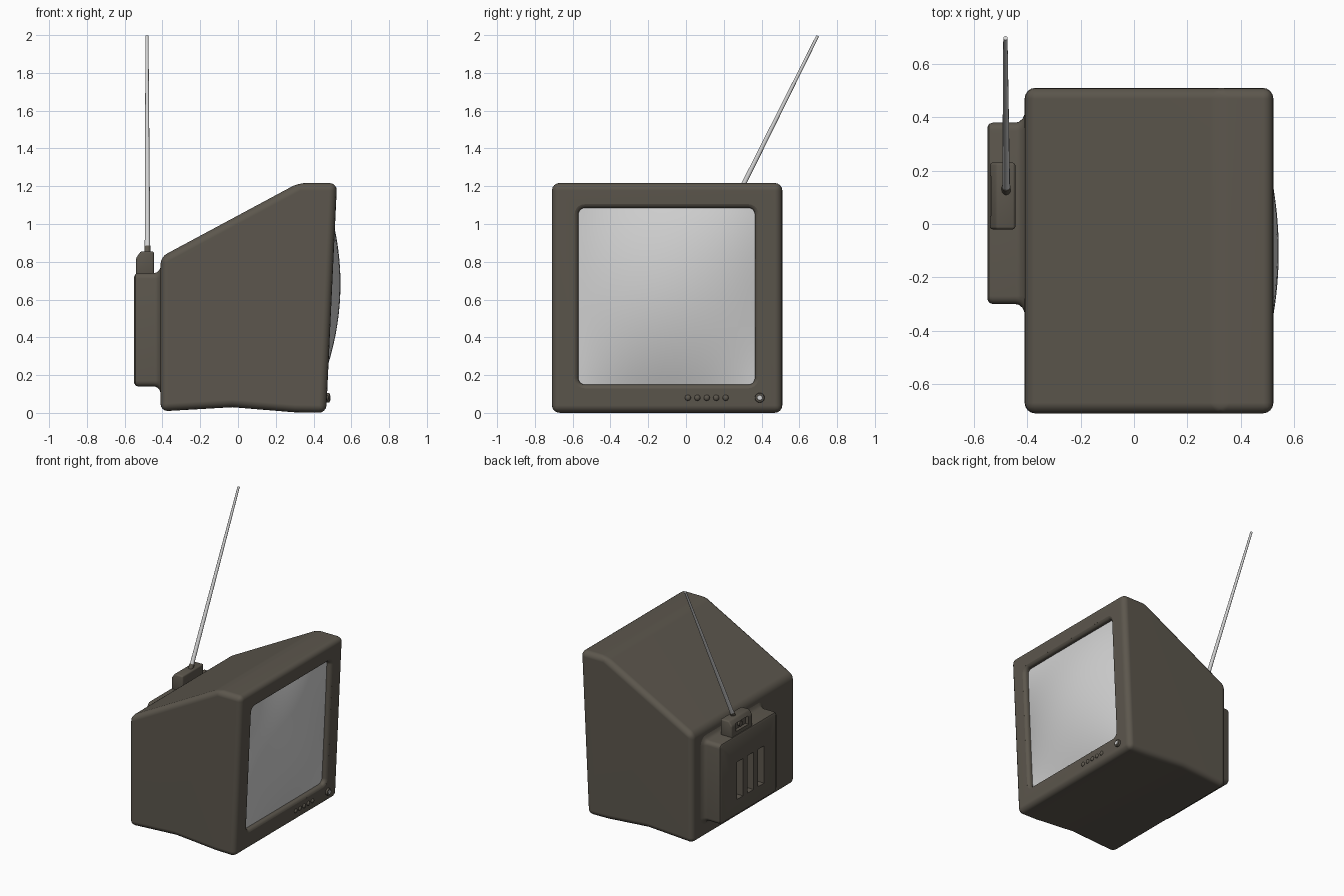
import bpy, bmesh, math
from mathutils import Vector

cube = bpy.data.objects.get("Cube")
if cube:
    bpy.data.objects.remove(cube)


def material(name, rgb):
    m = bpy.data.materials.new(name)
    m.use_nodes = True
    m.diffuse_color = (*rgb, 1)
    m.node_tree.nodes["Principled BSDF"].inputs["Base Color"].default_value = (*rgb, 1)
    return m


CASE = material("olive grey plastic", (0.107, 0.094, 0.074))
LIGHT = material("pale grey", (0.65, 0.65, 0.65))


def finish(name, bm, mat):
    bmesh.ops.recalc_face_normals(bm, faces=bm.faces)
    me = bpy.data.meshes.new(name)
    bm.to_mesh(me)
    bm.free()
    me.materials.append(mat)
    ob = bpy.data.objects.new(name, me)
    bpy.context.collection.objects.link(ob)
    return ob


def smooth(ob, angle=32):
    bpy.ops.object.select_all(action="DESELECT")
    ob.select_set(True)
    bpy.context.view_layer.objects.active = ob
    bpy.ops.object.shade_smooth_by_angle(angle=math.radians(angle))
    return ob


def bake(ob):
    # replace the mesh by its modified result
    bpy.context.view_layer.update()
    dg = bpy.context.evaluated_depsgraph_get()
    me = bpy.data.meshes.new_from_object(ob.evaluated_get(dg))
    ob.modifiers.clear()
    ob.data = me


def bevel(ob, width, segments):
    m = ob.modifiers.new("Bevel", "BEVEL")
    m.width, m.segments = width, segments
    m.limit_method, m.angle_limit = "ANGLE", math.radians(20)
    bake(ob)


def cut(ob, cutter):
    m = ob.modifiers.new("Cut", "BOOLEAN")
    m.operation, m.solver, m.object = "DIFFERENCE", "EXACT", cutter
    bake(ob)
    bpy.data.objects.remove(cutter)


def extrude_y(name, profile, y0, y1, mat):
    # (x, z) outline swept along y
    bm = bmesh.new()
    face = bm.faces.new([bm.verts.new((x, y0, z)) for x, z in profile])
    ext = bmesh.ops.extrude_face_region(bm, geom=[face])["geom"]
    verts = [v for v in ext if isinstance(v, bmesh.types.BMVert)]
    bmesh.ops.translate(bm, verts=verts, vec=(0, y1 - y0, 0))
    return finish(name, bm, mat)


def loft_x(name, y0, y1, z0, z1, radius, sections, slope, mat):
    # rounded rectangles, each given as (x, outward growth), joined along x
    bm = bmesh.new()
    loops = []
    for x, grow in sections:
        r = radius + grow
        loop = []
        for i, (cy, cz) in enumerate([(y1, z1), (y0, z1), (y0, z0), (y1, z0)]):
            py = cy - radius if cy == y1 else cy + radius
            pz = cz - radius if cz == z1 else cz + radius
            for k in range(6):
                a = math.pi / 2 * (i + k / 5)
                z = pz + r * math.sin(a)
                loop.append(bm.verts.new((x + slope * z, py + r * math.cos(a), z)))
        loops.append(loop)
    n = len(loops[0])
    for a, b in zip(loops, loops[1:]):
        for i in range(n):
            j = (i + 1) % n
            bm.faces.new((a[i], a[j], b[j], b[i]))
    bm.faces.new(loops[0])
    bm.faces.new(loops[-1])
    return finish(name, bm, mat)


def box(name, lo, hi, mat):
    x, X = lo[0], hi[0]
    z, Z = lo[2], hi[2]
    return extrude_y(name, [(x, z), (X, z), (X, Z), (x, Z)], lo[1], hi[1], mat)


def rod(name, start, end, r0, r1, sides, mat):
    a, b = Vector(start), Vector(end)
    bm = bmesh.new()
    bmesh.ops.create_cone(bm, cap_ends=True, segments=sides, radius1=r0, radius2=r1,
                          depth=(b - a).length)
    rot = (b - a).to_track_quat("Z", "Y").to_matrix()
    bmesh.ops.rotate(bm, verts=bm.verts, matrix=rot)
    bmesh.ops.translate(bm, verts=bm.verts, vec=(a + b) / 2)
    return finish(name, bm, mat)


# Leaning front panel: x position at a given height
LEAN = 0.047
FRONT = 0.467


def front_x(z):
    return FRONT + LEAN * z


# Cabinet with sloping roof
cabinet = extrude_y("cabinet", [
    (-0.41, 0.008), (-0.03, 0.03), (0.3, 0.003), (front_x(0), 0.0),
    (front_x(1.22), 1.217), (0.32, 1.217), (-0.41, 0.825)], -0.71, 0.51, CASE)
bevel(cabinet, 0.04, 4)

# Screen opening with a rolled lip
Y0, Y1, Z0, Z1 = -0.57, 0.365, 0.15, 1.085
opening = loft_x("opening_cutter", Y0, Y1, Z0, Z1, 0.035, [
    (FRONT - 0.07, 0), (FRONT - 0.022, 0), (FRONT - 0.012, 0.003),
    (FRONT - 0.004, 0.01), (FRONT, 0.02), (FRONT + 0.05, 0.02)], LEAN, CASE)
cut(cabinet, opening)
smooth(cabinet)
wn = cabinet.modifiers.new("Weighted normals", "WEIGHTED_NORMAL")
wn.keep_sharp = True

# Bulging picture tube
bm = bmesh.new()
bmesh.ops.create_grid(bm, x_segments=24, y_segments=24, size=1)
for v in bm.verts:
    u, w = v.co.x, v.co.y
    y = (Y0 + Y1) / 2 + u * (Y1 - Y0 + 0.01) / 2
    z = (Z0 + Z1) / 2 + w * (Z1 - Z0 + 0.01) / 2
    bulge = 0.08 * (1 - u * u) * (1 - w * w) - 0.035
    v.co = (front_x(z) + bulge, y, z)
screen = finish("screen", bm, LIGHT)
if screen.data.polygons[0].normal.x < 0:
    screen.data.flip_normals()
smooth(screen, 60)

# Rear housing with flared base and three vent slots
housing = loft_x("rear_housing", -0.30, 0.38, 0.14, 0.74, 0.03, [
    (-0.38, 0.035), (-0.41, 0.032), (-0.418, 0.014), (-0.432, 0.003), (-0.445, 0),
    (-0.53, 0), (-0.543, -0.005), (-0.55, -0.018)], 0, CASE)
for y in (0.145, 0.02, -0.105):
    cut(housing, box("vent_cutter", (-0.6, y - 0.035, 0.26), (-0.5, y + 0.035, 0.54), CASE))
smooth(housing)

# Aerial mount with a recess in its rear face
mount = extrude_y("aerial_mount", [
    (-0.54, 0.73), (-0.445, 0.73), (-0.445, 0.855), (-0.515, 0.855), (-0.54, 0.82)],
    -0.02, 0.23, CASE)
bevel(mount, 0.01, 3)
cut(mount, box("recess_cutter", (-0.6, 0.03, 0.765), (-0.515, 0.18, 0.825), CASE))
smooth(mount)
smooth(rod("aerial_pivot", (-0.53, 0.105, 0.795), (-0.5, 0.105, 0.795), 0.02, 0.02, 16, CASE))

# Aerial and its socket
base, tip = Vector((-0.479, 0.11, 0.82)), Vector((-0.482, 0.697, 1.996))
smooth(rod("aerial_socket", base, base.lerp(tip, 0.05), 0.017, 0.017, 12, CASE))
smooth(rod("aerial", base, tip, 0.015, 0.008, 12, LIGHT))

# Control buttons and power knob
PANEL_Z = 0.08
px = front_x(PANEL_Z)
for i in range(5):
    bm = bmesh.new()
    bmesh.ops.create_uvsphere(bm, u_segments=14, v_segments=8, radius=0.016)
    for v in bm.verts:
        v.co = (px + v.co.x * 0.7, 0.01 + 0.05 * i + v.co.y, PANEL_Z + v.co.z)
    smooth(finish(f"button_{i + 1}", bm, CASE), 60)
knob = rod("power_knob", (px - 0.02, 0.39, PANEL_Z), (px + 0.015, 0.39, PANEL_Z),
           0.027, 0.025, 20, CASE)
bevel(knob, 0.004, 2)
smooth(knob)
smooth(rod("knob_cap", (px + 0.012, 0.39, PANEL_Z), (px + 0.018, 0.39, PANEL_Z),
           0.015, 0.013, 16, LIGHT))
